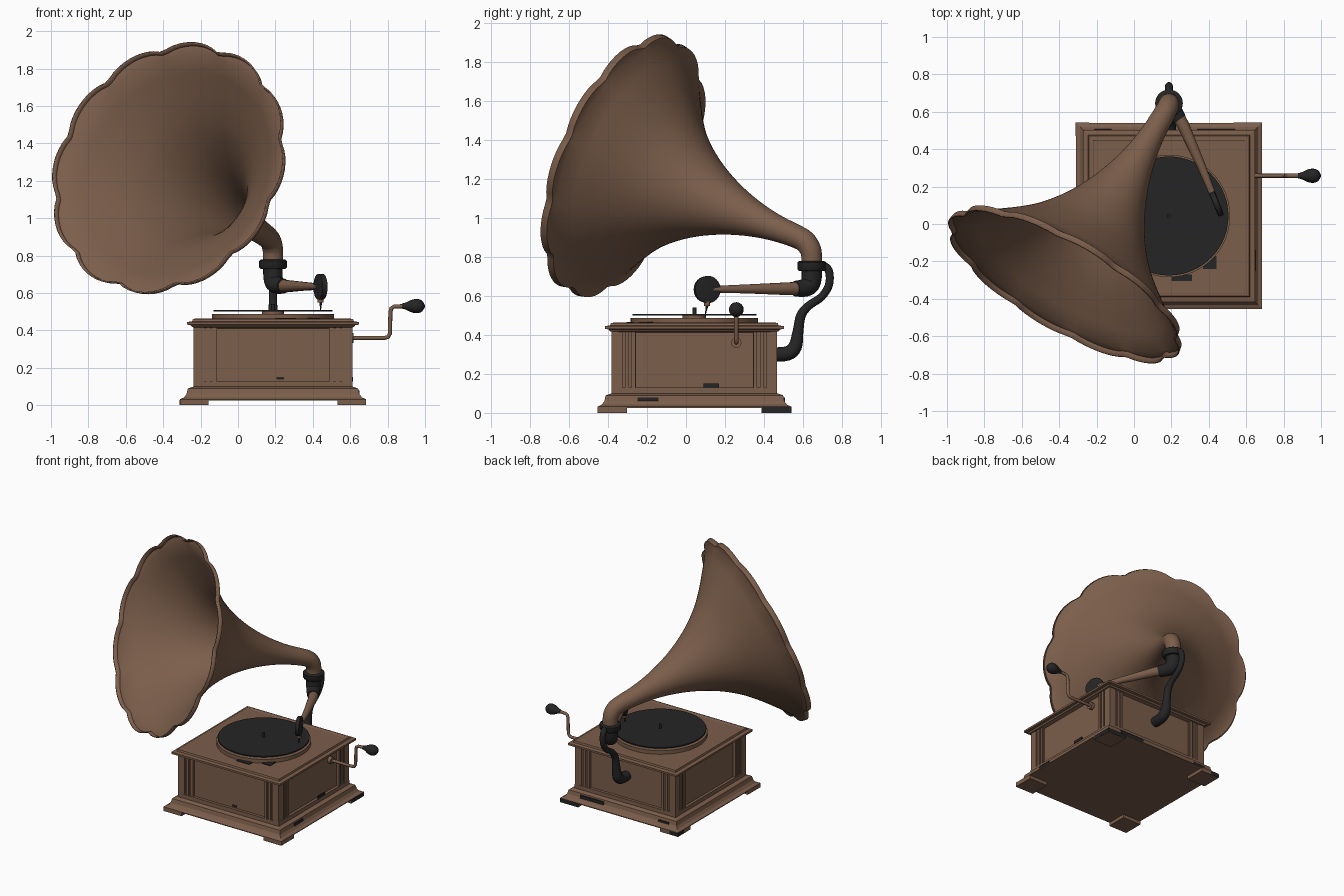
import bpy, bmesh, math
from mathutils import Vector, Matrix

if "Cube" in bpy.data.objects:
    bpy.data.objects.remove(bpy.data.objects["Cube"])

CX, CY = 0.187, 0.043          # cabinet centre


def material(name, col):
    m = bpy.data.materials.new(name)
    m.diffuse_color = (*col, 1)
    m.use_nodes = True
    m.node_tree.nodes["Principled BSDF"].inputs["Base Color"].default_value = m.diffuse_color
    return m


BROWN = material("worn brown", (0.200, 0.112, 0.070))
DARK = material("blackened metal", (0.018, 0.018, 0.019))


def finish(name, bm, mat, smooth=True):
    bmesh.ops.recalc_face_normals(bm, faces=bm.faces)
    me = bpy.data.meshes.new(name)
    bm.to_mesh(me)
    bm.free()
    me.materials.append(mat)
    ob = bpy.data.objects.new(name, me)
    bpy.context.collection.objects.link(ob)
    if smooth:
        bpy.ops.object.select_all(action='DESELECT')
        ob.select_set(True)
        bpy.context.view_layer.objects.active = ob
        bpy.ops.object.shade_smooth_by_angle(angle=math.radians(40))
    return ob


def skin(bm, rings, caps):
    rows = [[bm.verts.new(p) for p in r] for r in rings]
    n = len(rows[0])
    for a, b in zip(rows, rows[1:]):
        for i in range(n):
            bm.faces.new((a[i], a[(i + 1) % n], b[(i + 1) % n], b[i]))
    if caps:
        bm.faces.new(rows[0])
        bm.faces.new(rows[-1])


def square_stack(name, profile, mat=BROWN):
    """Square mouldings: profile of (half width, z)."""
    bm = bmesh.new()
    skin(bm, [[(CX + sx * h, CY + sy * h, z) for sx, sy in
               ((-1, -1), (1, -1), (1, 1), (-1, 1))] for h, z in profile], True)
    return finish(name, bm, mat, False)


def boxes(name, items, mat=BROWN):
    """Boxes given as (x0, x1, y0, y1, z0, z1)."""
    bm = bmesh.new()
    for x0, x1, y0, y1, z0, z1 in items:
        m = Matrix.Translation(((x0 + x1) / 2, (y0 + y1) / 2, (z0 + z1) / 2)) @ \
            Matrix.Diagonal((abs(x1 - x0), abs(y1 - y0), abs(z1 - z0), 1))
        bmesh.ops.create_cube(bm, size=1, matrix=m)
    return finish(name, bm, mat, False)


def spline(pts, n=5):
    """Catmull-Rom through (x, y, z, radius) points."""
    p = [Vector(q) for q in pts]
    p = [2 * p[0] - p[1]] + p + [2 * p[-1] - p[-2]]
    out = []
    for a, b, c, d in zip(p, p[1:], p[2:], p[3:]):
        for k in range(n):
            t = k / n
            out.append(0.5 * (2 * b + (c - a) * t + (2 * a - 5 * b + 4 * c - d) * t * t
                              + (3 * b - a - 3 * c + d) * t ** 3))
    return out + [p[-2]]


def tube(name, path, mat, seg=20, ref=(1, 0.013, 0.021), caps=True, shape=lambda i, a: 1):
    """Sweep a circle of changing radius along a path."""
    path = [Vector(p) for p in path]
    pos = [p.to_3d() for p in path]
    e1 = Vector(ref)
    rings = []
    for i, c in enumerate(pos):
        t = (pos[min(i + 1, len(pos) - 1)] - pos[max(i - 1, 0)]).normalized()
        e1 = (e1 - t * e1.dot(t)).normalized()
        e2 = t.cross(e1)
        angles = [2 * math.pi * k / seg for k in range(seg)]
        rings.append([c + (e1 * math.cos(a) + e2 * math.sin(a)) * path[i][3] * shape(i, a)
                      for a in angles])
    bm = bmesh.new()
    skin(bm, rings, caps)
    return finish(name, bm, mat)


def disc(name, x, y, z0, z1, r, mat, seg=64):
    return tube(name, [(x, y, z0, r), (x, y, z1, r)], mat, seg)


# cabinet: feet, plinth, body, corner pilasters, lid
S = [(-1, -1), (1, -1), (1, 1), (-1, 1)]
boxes("feet", [(CX + sx * .4975, CX + sx * .345, CY + sy * .4975, CY + sy * .345, 0, .03)
               for sx, sy in S])
square_stack("plinth", [(.485, .025), (.4975, .026), (.4975, .032), (.475, .042), (.462, .06),
                        (.455, .09), (.425, .1), (.425, .13), (.39, .131)])
square_stack("body_panels", [(.405, .12), (.405, .43)])
boxes("corner_posts", [(CX + sx * .300, CX + sx * .416, CY + sy * .300, CY + sy * .416, .12, .43)
                       for sx, sy in S])
ribs = []
for sx, sy in S:
    for a, b in ((.302, .322), (.336, .356), (.370, .425)):
        ribs.append((CX + sx * a, CX + sx * b, CY + sy * .39, CY + sy * .424, .128, .43))
        ribs.append((CX + sx * .39, CX + sx * .424, CY + sy * a, CY + sy * b, .128, .43))
boxes("pilaster_ribs", ribs)
square_stack("lid", [(.40, .41), (.432, .418), (.440, .428), (.459, .431), (.459, .445),
                     (.432, .449), (.428, .462), (.405, .463), (.40, .460)])

# worn dark patches as thin plates
boxes("worn_patches", [
    (CX + .02, CX + .06, CY - .408, CY - .403, .137, .152),
    (CX + .42, CX + .428, .09, .17, .128, .15),
    (CX + .45, CX + .462, -.25, -.14, .05, .08),
    (CX + .345, CX + .4985, .39, .5415, .001, .031),
    (.34, .54, .50, .508, .03, .08),
    (-.21, -.12, .50, .508, .04, .07),
    (-.312, -.24, .47, .5415, .002, .028),
    (.20, .31, -.305, -.27, .461, .466),
    (.37, .44, -.24, -.17, .461, .466)], DARK)

# turntable, record and spindle
disc("turntable", CX, CY, .458, .488, .327, BROWN)
disc("turntable_hub", CX, CY, .488, .502, .06, BROWN, 32)
disc("record", CX, CY, .500, .508, .318, DARK)
disc("spindle", CX, CY, .50, .54, .010, DARK, 12)

# crank
tube("crank_rod", [(.59, .258, .36, .011), (.785, .258, .36, .011), (.802, .258, .365, .011),
                   (.812, .258, .382, .011), (.815, .258, .50, .011), (.820, .258, .518, .011),
                   (.835, .258, .528, .011), (.90, .258, .53, .011)], BROWN, 12, (0, 1, 0))
tube("crank_plate", [(.585, .258, .36, .026), (.618, .258, .36, .026)], BROWN, 20, (0, 1, 0))
tube("crank_knob", spline([(.878, .258, .53, .014), (.90, .258, .53, .020), (.93, .258, .53, .034),
                           (.96, .258, .53, .038), (.985, .258, .53, .028),
                           (1.0, .258, .53, .004)], 3), DARK, 16, (0, 1, 0))

# back bracket carrying the horn
X = CX
tube("back_bracket", spline([(X, .44, .30, .036), (X, .52, .305, .038), (X, .56, .34, .036),
                             (X, .575, .42, .028), (X, .59, .50, .025), (X, .63, .55, .022),
                             (X, .695, .595, .021), (X, .733, .655, .021), (X, .735, .72, .021),
                             (X, .712, .752, .021), (X, .66, .755, .021)], 4), DARK, 14)
tube("horn_collar", [(X, .645, .728, .066), (X, .645, .738, .074), (X, .645, .772, .074),
                     (X, .645, .778, .066)], DARK, 32)
tube("elbow", spline([(X, .645, .75, .052), (X, .645, .70, .052), (.192, .635, .658, .050),
                      (.212, .605, .641, .046), (.242, .560, .637, .040)], 4), DARK, 20)

# tone arm, sound box and needle
tube("tone_arm", [(.230, .585, .638, .035), (.262, .53, .637, .033), (.36, .31, .636, .023),
                  (.43, .135, .634, .017)], BROWN, 16)
ax = Vector((.929, .37, 0))
c = Vector((.442, .108, .633))
tube("sound_box", [(*(c + ax * o), r) for o, r in
                   ((-.017, .055), (-.015, .068), (.012, .070), (.015, .055))],
     DARK, 32, (0, 0, 1))
disc("needle_holder", .442, .108, .548, .572, .016, BROWN, 12)
tube("needle", [(.442, .108, .552, .008), (.442, .10, .508, .002)], DARK, 8)

# flower horn: scalloped lip, flare, then curved neck
mouth = Vector((-.375, -.335, 1.27))
n = Vector((-.475, -.817, .33)).normalized()
at = lambda t, r: (*(mouth - n * t), r)
lip = [at(0, .712), at(.034, .705), at(.042, .655)]
flare = spline([at(t, r) for t, r in ((.10, .58), (.2, .462), (.3, .36), (.4, .282), (.5, .22),
                                      (.6, .171), (.7, .132), (.8, .102), (.9, .080),
                                      (1.0, .066))]
               + [(.145, .560, .908, .060), (.173, .610, .880, .057), (.185, .637, .840, .055),
                  (CX, .645, .80, .053), (CX, .645, .75, .053)], 4)


def petals(i, a):
    return 1 - .062 * (1 - abs(math.sin(6 * (a + math.radians(14)))) ** .6) if i < 2 else 1


horn = tube("horn", lip + flare, BROWN, 120, (.865, -.503, 0), False, petals)
shell = horn.modifiers.new("thickness", 'SOLIDIFY')
shell.thickness = .008
shell.offset = -1
